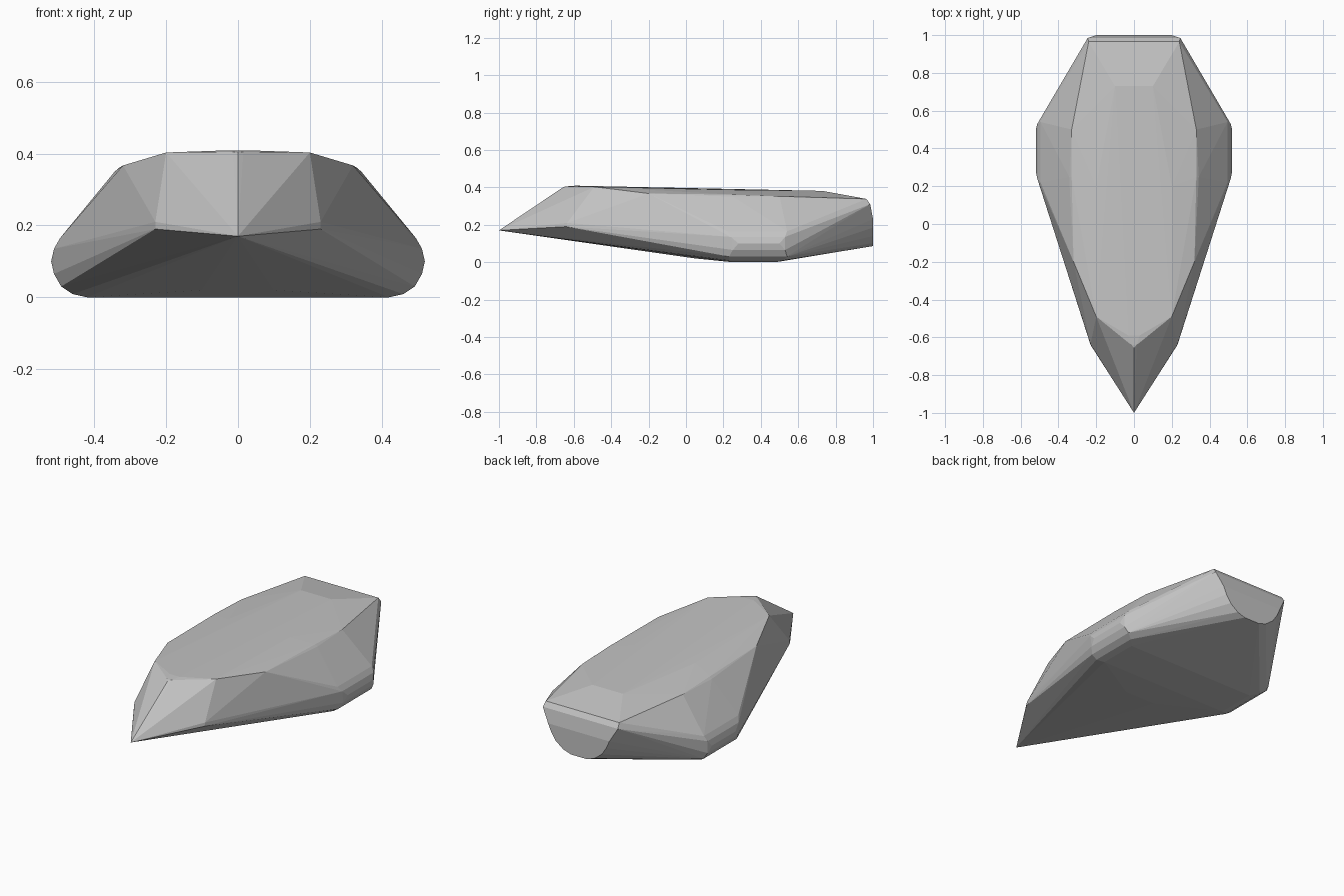
import bpy
import bmesh

half = []  # points of the right half, mirrored below

# Pointed nose, cheek corners and front lip of the top
half += [(0, -1.0, 0.17), (0.23, -0.64, 0.19), (0.23, -0.635, 0.21),
         (0, -0.655, 0.402), (0.015, -0.64, 0.405), (0.03, -0.59, 0.409)]

# Gently crowned top surface and its outer shoulder
half += [(0.2, -0.49, 0.403), (0.32, -0.2, 0.367), (0.1, 0.73, 0.381),
         (0.2, 0.2, 0.387), (0.33, 0.25, 0.361), (0.343, 0.25, 0.35),
         (0.33, 0.5, 0.352)]

# Rounded side bulge: x, z, front y, back y of each level
for x, z, y0, y1 in [(0.495, 0.165, 0.22, 0.54), (0.512, 0.135, 0.24, 0.53),
                     (0.52, 0.1, 0.28, 0.5), (0.512, 0.065, 0.25, 0.53),
                     (0.492, 0.03, 0.23, 0.54), (0.46, 0.009, 0.23, 0.52),
                     (0.42, 0.0, 0.25, 0.48)]:
    half += [(x, y0, z), (x, y1, z)]

# Shallow keel bend under the front
half += [(0.1, 0.05, 0.02)]

# Blunt tail: bevelled upper lip and bowl-shaped end face
half += [(0.24, 0.965, 0.338), (0.245, 0.985, 0.31), (0.2, 1.0, 0.23)]
half += [(x, 1.0, z) for x, z in [(0.18, 0.185), (0.15, 0.14),
                                  (0.1, 0.102), (0.05, 0.086)]]

# Mirror the points and wrap them in one faceted skin
bm = bmesh.new()
for x, y, z in half:
    bm.verts.new((x, y, z))
    if x > 0:
        bm.verts.new((-x, y, z))
hull = bmesh.ops.convex_hull(bm, input=bm.verts[:])
unused = {g for g in hull["geom_interior"] + hull["geom_unused"]
          if isinstance(g, bmesh.types.BMVert)}
bmesh.ops.delete(bm, geom=list(unused), context='VERTS')
bmesh.ops.recalc_face_normals(bm, faces=bm.faces[:])

mesh = bpy.data.meshes.new("faceted_stone")
bm.to_mesh(mesh)
bm.free()

grey = bpy.data.materials.new("stone grey")
grey.diffuse_color = (0.55, 0.55, 0.55, 1)
mesh.materials.append(grey)

stone = bpy.data.objects.new("faceted_stone", mesh)
bpy.context.collection.objects.link(stone)
